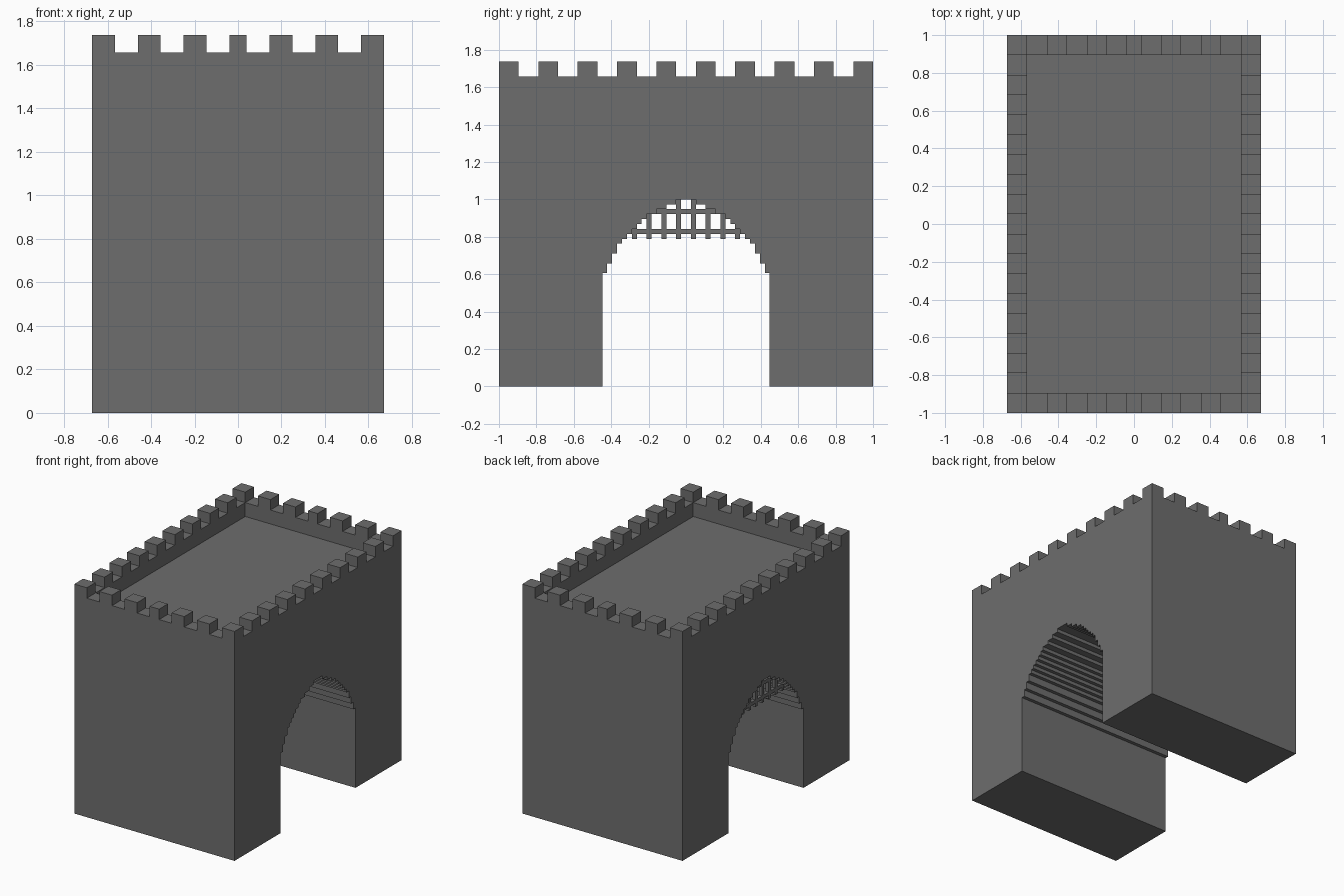
import bpy
import bmesh

if "Cube" in bpy.data.objects:
    bpy.data.objects.remove(bpy.data.objects["Cube"])

U = 2 / 76                      # block size: the whole gate sits on this grid
HX, HY = 25.5, 38               # half width and half length in blocks
ROOF, WALL, TOP = 59, 63, 66    # roof deck, parapet and merlon heights
T = 4                           # parapet thickness

stone = bpy.data.materials.new("grey stone")
stone.diffuse_color = (0.155, 0.155, 0.155, 1)
stone.use_nodes = True
stone.node_tree.nodes["Principled BSDF"].inputs["Base Color"].default_value = stone.diffuse_color


def finish(bm, name):
    bmesh.ops.scale(bm, vec=(U, U, U), verts=bm.verts)
    bmesh.ops.recalc_face_normals(bm, faces=bm.faces)
    me = bpy.data.meshes.new(name)
    bm.to_mesh(me)
    bm.free()
    me.materials.append(stone)
    ob = bpy.data.objects.new(name, me)
    bpy.context.collection.objects.link(ob)


def prism(bm, pts, direction):
    """Extrude a closed polygon along a direction."""
    f = bm.faces.new([bm.verts.new(p) for p in pts])
    ext = bmesh.ops.extrude_face_region(bm, geom=[f], use_keep_orig=True)
    moved = [v for v in ext["geom"] if isinstance(v, bmesh.types.BMVert)]
    bmesh.ops.translate(bm, vec=direction, verts=moved)
    return f


def box(bm, x0, x1, y0, y1, z0, z1, bottom=True):
    f = prism(bm, [(x0, y0, z0), (x1, y0, z0), (x1, y1, z0), (x0, y1, z0)], (0, 0, z1 - z0))
    if not bottom:
        bmesh.ops.delete(bm, geom=[f], context='FACES_ONLY')


# stepped arch: (half width, height up to which it applies)
steps = [(17, 23), (16, 25), (15, 27), (14, 29), (13, 30), (12, 31), (11, 32),
         (10, 33), (9, 34), (8, 35), (6, 36), (4, 37), (2, 38)]
half, z = [], 0
for w, z1 in steps:
    half += [(w, z), (w, z1)]
    z = z1

# gatehouse body with the tunnel running along x
profile = [(-HY, 0)] + [(-w, h) for w, h in half] + [(w, h) for w, h in reversed(half)]
profile += [(HY, 0), (HY, ROOF), (-HY, ROOF)]
bm = bmesh.new()
prism(bm, [(-HX, y, h) for y, h in profile], (2 * HX, 0, 0))
finish(bm, "gatehouse_body")

# parapet around the roof deck
bm = bmesh.new()
for s in (-1, 1):
    xs = sorted((s * HX, s * (HX - T)))
    ys = sorted((s * HY, s * (HY - T)))
    box(bm, *xs, -HY, HY, ROOF, WALL, False)
    box(bm, -HX + T, HX - T, *ys, ROOF, WALL, False)
finish(bm, "parapet")

# merlons: ten on each long side, five more between the corners on each end
bm = bmesh.new()
for s in (-1, 1):
    xs = sorted((s * HX, s * (HX - T)))
    ys = sorted((s * HY, s * (HY - T)))
    for k in range(10):
        y = -HY + 8 * k
        box(bm, *xs, y, y + T, WALL, TOP, False)
    for x0, x1 in ((-17.5, -13.5), (-9.5, -5.5), (-1.5, 1.5), (5.5, 9.5), (13.5, 17.5)):
        box(bm, x0, x1, *ys, WALL, TOP, False)
finish(bm, "merlons")

# raised portcullis just inside the -x opening
bm = bmesh.new()
gx0 = -HX + 2
gx1 = gx0 + 1
for y, top in ((1, 38), (4, 36), (7, 35), (10, 32)):
    box(bm, gx0, gx1, y, y + 1, 30, top)
    box(bm, gx0, gx1, -y - 1, -y, 30, top)
for z0, w in ((31, 11), (35, 6)):
    box(bm, gx0, gx1, -w, w, z0, z0 + 1)
finish(bm, "portcullis")
